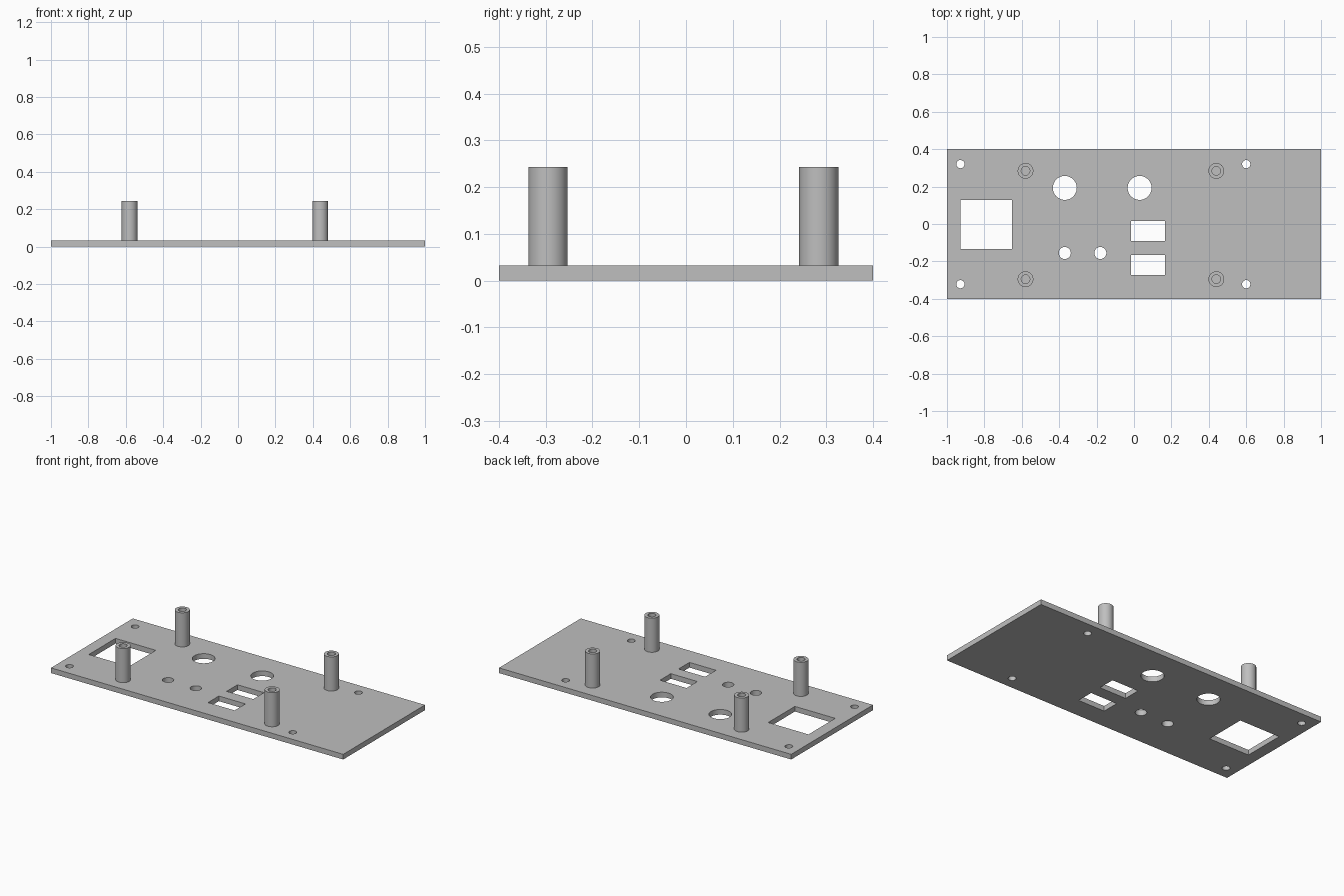
import bpy
from math import radians

cube = bpy.data.objects.get("Cube")
if cube:
    bpy.data.objects.remove(cube, do_unlink=True)

PLATE = 0.032          # plate thickness
TOP = 0.243            # top of the standoffs

grey = bpy.data.materials.new("plain grey")
grey.use_nodes = True
grey.diffuse_color = (0.52, 0.52, 0.52, 1)
grey.node_tree.nodes["Principled BSDF"].inputs["Base Color"].default_value = (0.52, 0.52, 0.52, 1)


def box(name, x0, x1, y0, y1, z0, z1):
    bpy.ops.mesh.primitive_cube_add(size=1, location=((x0 + x1) / 2, (y0 + y1) / 2, (z0 + z1) / 2))
    ob = bpy.context.object
    ob.name = name
    ob.scale = (x1 - x0, y1 - y0, z1 - z0)
    bpy.ops.object.transform_apply(location=False, rotation=False, scale=True)
    ob.data.materials.append(grey)
    return ob


def cylinder(name, x, y, r, z0, z1):
    bpy.ops.mesh.primitive_cylinder_add(vertices=48, radius=r, depth=z1 - z0,
                                        location=(x, y, (z0 + z1) / 2))
    ob = bpy.context.object
    ob.name = name
    ob.data.materials.append(grey)
    return ob


def cut(target, cutter):
    cutter.hide_render = True
    mod = target.modifiers.new("cut", 'BOOLEAN')
    mod.operation = 'DIFFERENCE'
    mod.solver = 'EXACT'
    mod.object = cutter
    bpy.context.view_layer.objects.active = target
    bpy.ops.object.modifier_apply(modifier=mod.name)
    bpy.data.objects.remove(cutter, do_unlink=True)


def smooth(ob):
    bpy.ops.object.select_all(action='DESELECT')
    ob.select_set(True)
    bpy.context.view_layer.objects.active = ob
    bpy.ops.object.shade_smooth_by_angle(angle=radians(30))


# Panel plate
plate = box("panel_plate", -1, 1, -0.4, 0.4, 0, PLATE)

# Rectangular openings: socket window and two small slots
for x0, x1, y0, y1 in [(-0.928, -0.652, -0.133, 0.128),
                       (-0.015, 0.167, -0.09, 0.016),
                       (-0.015, 0.167, -0.272, -0.166)]:
    cut(plate, box("opening_cutter", x0, x1, y0, y1, -0.1, 0.1))

# Round openings: two large, two small, four corner screw holes
holes = [(-0.37, 0.193, 0.064), (0.03, 0.193, 0.064),
         (-0.37, -0.155, 0.032), (-0.18, -0.155, 0.032)]
holes += [(x, y, 0.022) for x in (-0.928, 0.6) for y in (-0.322, 0.32)]
for x, y, r in holes:
    cut(plate, cylinder("hole_cutter", x, y, r, -0.1, 0.1))
smooth(plate)

# Hollow standoffs
for side, x in (("right", -0.58), ("left", 0.44)):
    for end, y in (("front", -0.295), ("back", 0.284)):
        post = cylinder(f"{end}_{side}_standoff", x, y, 0.042, PLATE - 0.005, TOP)
        cut(post, cylinder("bore_cutter", x, y, 0.023, PLATE, TOP + 0.1))
        smooth(post)
